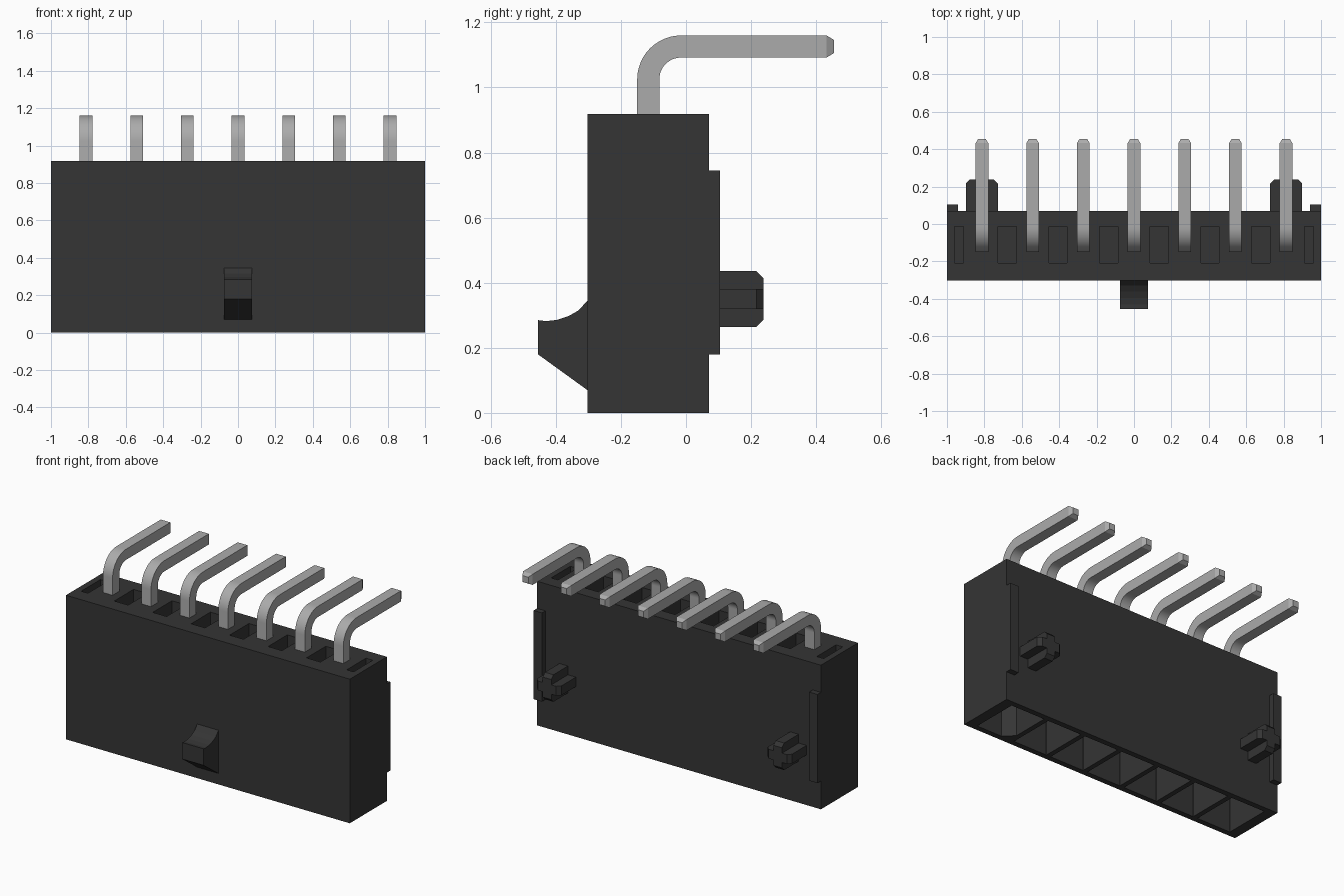
import bpy
import bmesh
import math
from mathutils import Vector

if "Cube" in bpy.data.objects:
    bpy.data.objects.remove(bpy.data.objects["Cube"], do_unlink=True)


def material(name, rgb, rough):
    m = bpy.data.materials.new(name)
    m.use_nodes = True
    m.diffuse_color = (*rgb, 1)
    bsdf = m.node_tree.nodes["Principled BSDF"]
    bsdf.inputs["Base Color"].default_value = (*rgb, 1)
    bsdf.inputs["Roughness"].default_value = rough
    return m


BLACK = material("black plastic", (0.035, 0.035, 0.035), 0.6)
METAL = material("grey metal", (0.41, 0.41, 0.41), 0.5)

PITCH = 0.271
PIN_X = [(i - 3) * PITCH for i in range(7)]


def loft(bm, rings):
    """Skin a list of equal-length point rings and cap both ends."""
    vs = [[bm.verts.new(p) for p in ring] for ring in rings]
    n = len(vs[0])
    for a, b in zip(vs, vs[1:]):
        for i in range(n):
            j = (i + 1) % n
            bm.faces.new((a[i], a[j], b[j], b[i]))
    bm.faces.new(vs[0][::-1])
    bm.faces.new(vs[-1])


def box(bm, x0, x1, y0, y1, z0, z1):
    loft(bm, [[(x0, y0, z), (x1, y0, z), (x1, y1, z), (x0, y1, z)] for z in (z0, z1)])


def finish(bm, name, mat):
    bmesh.ops.recalc_face_normals(bm, faces=bm.faces)
    me = bpy.data.meshes.new(name)
    bm.to_mesh(me)
    bm.free()
    me.materials.append(mat)
    ob = bpy.data.objects.new(name, me)
    bpy.context.collection.objects.link(ob)
    return ob


# Housing block
bm = bmesh.new()
box(bm, -1, 1, -0.303, 0.07, 0, 0.918)
housing = finish(bm, "housing", BLACK)

# Cutters: contact cells below, slots between the pins above
bm = bmesh.new()
for i, x in enumerate(PIN_X):
    a, b, y0, y1 = x - 0.12, x + 0.12, -0.268, 0.035
    c = 0.06 if i == 6 else 0.002    # keyed corner on one end cell
    outline = [(a + c, y0), (b, y0), (b, y1), (a, y1), (a, y0 + c)]
    loft(bm, [[(px, py, z) for px, py in outline] for z in (-0.1, 0.62)])
for i in range(6):
    x = (i - 2.5) * PITCH
    box(bm, x - 0.049, x + 0.049, -0.208, -0.014, 0.72, 1.0)
for a, b in ((-0.96, -0.912), (0.912, 0.96)):
    box(bm, a, b, -0.208, -0.014, 0.72, 1.0)
cutter = finish(bm, "cavity_cutter", BLACK)
cutter.hide_render = True

mod = housing.modifiers.new("cavities", "BOOLEAN")
mod.operation = "DIFFERENCE"
mod.solver = "EXACT"
mod.object = cutter
bpy.context.view_layer.objects.active = housing
bpy.ops.object.modifier_apply(modifier=mod.name)
bpy.data.objects.remove(cutter, do_unlink=True)

# Latch ramp on the front
profile = [(-0.295, 0.065), (-0.303, 0.07), (-0.455, 0.18), (-0.455, 0.285),
           (-0.43, 0.282), (-0.395, 0.286), (-0.36, 0.298),
           (-0.33, 0.315), (-0.303, 0.345), (-0.295, 0.345)]
bm = bmesh.new()
loft(bm, [[(x, y, z) for y, z in profile] for x in (-0.075, 0.075)])
finish(bm, "latch_ramp", BLACK)

# Standoff rails and cross-shaped pegs on the back
T, R, C, PEG_Z = 0.03, 0.086, 0.022, 0.35
for s, side in ((-1, "right"), (1, "left")):
    bm = bmesh.new()
    box(bm, min(s * 0.942, s), max(s * 0.942, s), 0.06, 0.105, 0.18, 0.745)
    finish(bm, side + "_standoff_rail", BLACK)

    bm = bmesh.new()
    rings = []
    for y, r in ((0.06, R), (0.238 - C, R), (0.238, R - C)):
        cross = [(T, T), (T, r), (-T, r), (-T, T), (-r, T), (-r, -T),
                 (-T, -T), (-T, -r), (T, -r), (T, -T), (r, -T), (r, T)]
        rings.append([(s * 0.813 + u, y, PEG_Z + v) for u, v in cross])
    loft(bm, rings)
    finish(bm, side + "_locating_peg", BLACK)

# Bent square pins with tapered tips
H = 0.034
CY, CZ, RAD = -0.015, 1.025, 0.101
path = [(-0.116, 0.2, 0, 0.015), (-0.116, 0.235, 0, H)]   # y, z, bend angle, half width
for k in range(13):
    t = math.radians(90 * k / 12)
    path.append((CY - RAD * math.cos(t), CZ + RAD * math.sin(t), t, H))
path += [(0.432, CZ + RAD, math.pi / 2, H), (0.455, CZ + RAD, math.pi / 2, 0.02)]

for i, x in enumerate(PIN_X):
    bm = bmesh.new()
    rings = []
    for y, z, t, h in path:
        out = Vector((0, -math.cos(t), math.sin(t)))
        side = Vector((1, 0, 0))
        mid = Vector((x, y, z))
        rings.append([mid + h * (a * side + b * out)
                      for a, b in ((-1, -1), (1, -1), (1, 1), (-1, 1))])
    loft(bm, rings)
    pin = finish(bm, "pin_%d" % (i + 1), METAL)
    bpy.ops.object.select_all(action="DESELECT")
    pin.select_set(True)
    bpy.context.view_layer.objects.active = pin
    bpy.ops.object.shade_smooth_by_angle(angle=math.radians(25))
